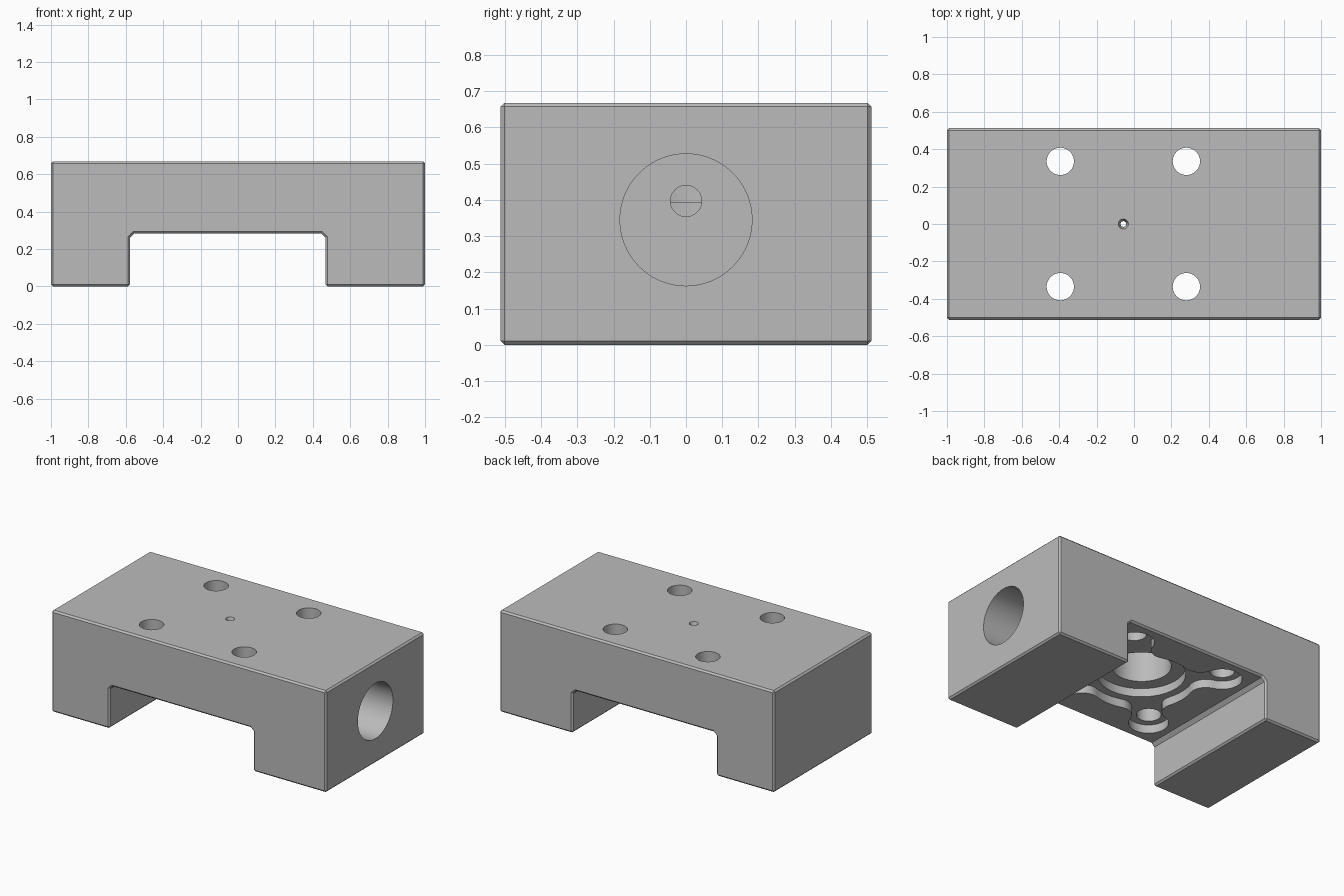
import bpy
import bmesh
from math import acos, cos, sin, pi, radians
from mathutils import Matrix, Vector

old = bpy.data.objects.get("Cube")
if old:
    bpy.data.objects.remove(old, do_unlink=True)

HALF_DEPTH, TOP, CEILING = 0.512, 0.668, 0.282
PORT_X = -0.057
BOLT_X, BOLT_Y = 0.337, 0.335
POCKET_FLOOR, STEP_FLOOR, BORE_TOP = 0.337, 0.392, 0.61

# One plain metal colour
metal = bpy.data.materials.new("machined grey metal")
metal.use_nodes = True
grey = (0.5, 0.5, 0.5, 1)
metal.diffuse_color = grey
metal.node_tree.nodes["Principled BSDF"].inputs["Base Color"].default_value = grey


def add_object(name, bm):
    bmesh.ops.recalc_face_normals(bm, faces=bm.faces)
    mesh = bpy.data.meshes.new(name)
    bm.to_mesh(mesh)
    bm.free()
    obj = bpy.data.objects.new(name, mesh)
    bpy.context.collection.objects.link(obj)
    mesh.materials.append(metal)
    return obj


def extrude_outline(name, points, direction):
    """Extrude a closed 3D outline into a solid."""
    bm = bmesh.new()
    face = bm.faces.new([bm.verts.new(p) for p in points])
    result = bmesh.ops.extrude_face_region(bm, geom=[face], use_keep_orig=True)
    moved = [v for v in result["geom"] if isinstance(v, bmesh.types.BMVert)]
    bmesh.ops.translate(bm, verts=moved, vec=direction)
    return add_object(name, bm)


def apply_modifier(obj, kind, **settings):
    mod = obj.modifiers.new(kind.title(), kind)
    for key, value in settings.items():
        setattr(mod, key, value)
    bpy.context.view_layer.objects.active = obj
    bpy.ops.object.modifier_apply(modifier=mod.name)


def cut(cutter):
    cutter.hide_render = True
    apply_modifier(block, "BOOLEAN", operation="DIFFERENCE", solver="EXACT", object=cutter)
    bpy.data.objects.remove(cutter, do_unlink=True)


def drill(start, end, radius, end_radius=None, sides=64):
    """Remove a straight or tapered round hole between two points."""
    start, end = Vector(start), Vector(end)
    axis = end - start
    turn = axis.to_track_quat("Z", "Y").to_matrix().to_4x4()
    bm = bmesh.new()
    bmesh.ops.create_cone(bm, cap_ends=True, segments=sides, radius1=radius,
                          radius2=end_radius or radius, depth=axis.length,
                          matrix=Matrix.Translation((start + end) / 2) @ turn)
    cut(add_object("hole_cutter", bm))


def arc(center, radius, start, end, steps):
    for i in range(steps + 1):
        a = start + (end - start) * i / steps
        yield center + Vector((cos(a), sin(a))) * radius


def lobed_outline(hub, lobe, fillet):
    """Round hub blended by concave fillets into four bolt lobes."""
    points = []
    reach = Vector((BOLT_X, BOLT_Y)).length
    near, far = hub + fillet, lobe + fillet
    spread = acos((near**2 + reach**2 - far**2) / (2 * reach * near))
    lean = acos((far**2 + reach**2 - near**2) / (2 * reach * far))
    for k in range(4):
        mid = pi / 4 + k * pi / 2
        before, after = mid - spread, mid + spread
        bolt = Vector((cos(mid), sin(mid))) * reach
        f1 = Vector((cos(before), sin(before))) * near
        f2 = Vector((cos(after), sin(after))) * near
        swing = pi - lean
        points += arc(f1, fillet, before + pi, before + pi - spread - lean, 8)
        points += list(arc(bolt, lobe, mid - swing, mid + swing, 24))[1:]
        points += list(arc(f2, fillet, after + pi + spread + lean, after + pi, 8))[1:]
        next_start = mid + pi / 2 - spread
        points += list(arc(Vector((0, 0)), hub, after, next_start, 8))[1:-1]
    return points


# Bridge-shaped block with small chamfers on the outer edges
left, right, c = -0.578, 0.467, 0.022
profile = [(-1, 0), (left, 0), (left, CEILING - c), (left + c, CEILING),
           (right - c, CEILING), (right, CEILING - c), (right, 0),
           (1, 0), (1, TOP), (-1, TOP)]
block = extrude_outline("manifold_block", [(x, -HALF_DEPTH, z) for x, z in profile],
                        (0, 2 * HALF_DEPTH, 0))
apply_modifier(block, "BEVEL", width=0.011, segments=1, limit_method="ANGLE",
               angle_limit=radians(60))

# Lobed recess in the slot ceiling
outline = lobed_outline(0.31, 0.118, 0.1)
cut(extrude_outline("recess_cutter", [(PORT_X + p.x, p.y, 0.2) for p in outline],
                    (0, 0, POCKET_FLOOR - 0.2)))

# Stepped central bore and its small vent in the top
drill((PORT_X, 0, 0.2), (PORT_X, 0, STEP_FLOOR), 0.26, sides=96)
drill((PORT_X, 0, 0.3), (PORT_X, 0, BORE_TOP), 0.175, sides=96)
drill((PORT_X, 0, BORE_TOP - 0.05), (PORT_X, 0, TOP + 0.1), 0.015, sides=32)
drill((PORT_X, 0, BORE_TOP + 0.02), (PORT_X, 0, TOP + 0.01), 0.015, 0.03, sides=32)

# Four bolt holes through the recess
for sx in (-1, 1):
    for sy in (-1, 1):
        x, y = PORT_X + sx * BOLT_X, sy * BOLT_Y
        drill((x, y, 0.2), (x, y, TOP + 0.1), 0.073)

# Blind side port and the narrow passage into the central bore
drill((0.57, 0, 0.345), (1.1, 0, 0.345), 0.182, sides=96)
drill((PORT_X + 0.1, 0, 0.397), (0.7, 0, 0.397), 0.043, sides=48)

# Smooth hole walls with crisp machined edges
bpy.ops.object.select_all(action="DESELECT")
block.select_set(True)
bpy.context.view_layer.objects.active = block
bpy.ops.object.shade_smooth_by_angle(angle=radians(30))
